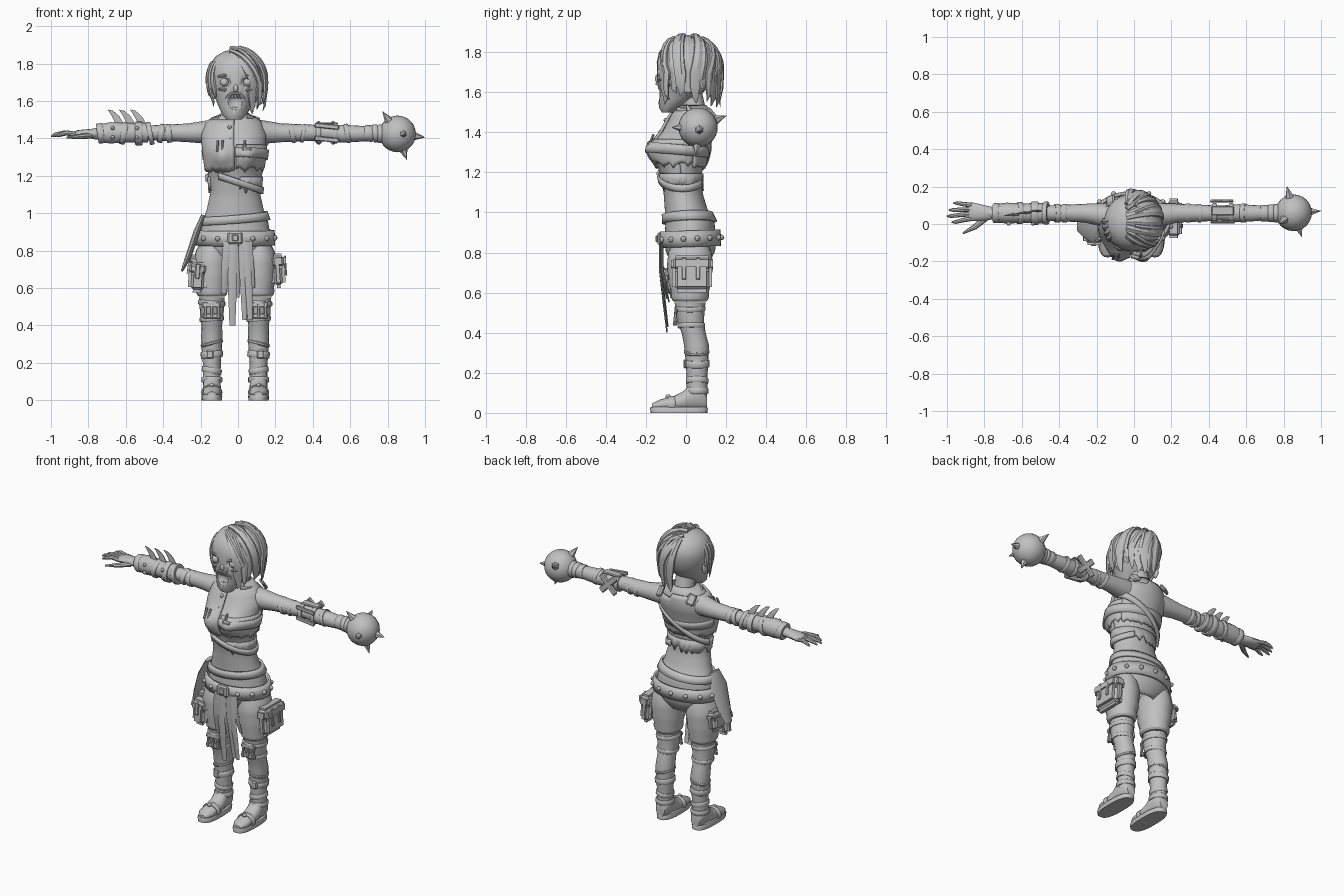
import bpy, bmesh, math, random
from math import sin, cos, pi, radians, exp
from mathutils import Vector, Euler

random.seed(4)
gray = bpy.data.materials.new("stone_gray")
gray.diffuse_color = (0.53, 0.53, 0.53, 1)
CX = -0.015          # body centre line
Z, Y, X = Vector((0, 0, 1)), Vector((0, 1, 0)), Vector((1, 0, 0))


def finish(name, bm, angle=40):
    bmesh.ops.recalc_face_normals(bm, faces=bm.faces)
    me = bpy.data.meshes.new(name)
    bm.to_mesh(me)
    bm.free()
    me.materials.append(gray)
    me.polygons.foreach_set("use_smooth", [True] * len(me.polygons))
    me.set_sharp_from_angle(angle=radians(angle))
    ob = bpy.data.objects.new(name, me)
    bpy.context.collection.objects.link(ob)
    return ob


def tube(name, pts, up=Y, axis=None, n=16, power=1.0, angle=40):
    """Sweep ellipses; pts = (x, y, z, side radius, up radius)."""
    bm = bmesh.new()
    cs = [Vector(p[:3]) for p in pts]
    rings = []
    for i, p in enumerate(pts):
        t = axis or (cs[min(i + 1, len(cs) - 1)] - cs[max(i - 1, 0)]).normalized()
        side = t.cross(up).normalized()
        other = side.cross(t)
        ring = []
        for k in range(n):
            c, s = cos(2 * pi * k / n), sin(2 * pi * k / n)
            c, s = math.copysign(abs(c) ** power, c), math.copysign(abs(s) ** power, s)
            ring.append(bm.verts.new(cs[i] + side * p[3] * c + other * p[4] * s))
        rings.append(ring)
    for a, b in zip(rings, rings[1:]):
        for k in range(n):
            bm.faces.new((a[k], a[(k + 1) % n], b[(k + 1) % n], b[k]))
    bm.faces.new(rings[0])
    bm.faces.new(rings[-1])
    return finish(name, bm, angle)


def box(name, loc, size, rot=(0, 0, 0), bevel=0.008, seg=1):
    bm = bmesh.new()
    bmesh.ops.create_cube(bm, size=1)
    for v in bm.verts:
        v.co = Vector([v.co[i] * size[i] for i in range(3)])
    bmesh.ops.bevel(bm, geom=bm.edges[:], offset=min(bevel, min(size) * .4), segments=seg, affect='EDGES')
    ob = finish(name, bm, 30)
    ob.location = loc
    ob.rotation_euler = Euler([radians(r) for r in rot])
    return ob


def ball(name, loc, r, scale=(1, 1, 1), u=16, v=10):
    bm = bmesh.new()
    bmesh.ops.create_uvsphere(bm, u_segments=u, v_segments=v, radius=r)
    for w in bm.verts:
        w.co = Vector([w.co[i] * scale[i] + loc[i] for i in range(3)])
    return finish(name, bm)


def band(name, c, axis, h, ra, rb, up=Y, n=18):
    """Strap ring around a limb."""
    c = Vector(c)
    e = min(.005, h * .25)
    prof = [(-h / 2, -.008), (-h / 2, 0), (-h / 2 + e, .004), (h / 2 - e, .004), (h / 2, 0), (h / 2, -.008)]
    return tube(name, [(*(c + axis * d), ra + o, rb + o) for d, o in prof], up, axis, n)


# Torso surface: centre y, half width, half depth per height, plus the bust
ROWS = [(.74, .02, .1, .085), (.8, .022, .18, .12), (.86, .022, .19, .128), (.95, .02, .175, .12),
        (1.02, 0, .15, .104), (1.1, -.015, .132, .095), (1.18, -.025, .138, .1), (1.27, -.028, .152, .118),
        (1.34, -.02, .16, .128), (1.42, .012, .166, .118), (1.49, .03, .14, .1), (1.535, .035, .07, .065)]


def P(a, z, off=0):
    z = min(max(z, ROWS[0][0]), ROWS[-1][0])
    for lo, hi in zip(ROWS, ROWS[1:]):
        if z <= hi[0]:
            t = (z - lo[0]) / (hi[0] - lo[0])
            cy, rx, ry = [lo[i] + (hi[i] - lo[i]) * t for i in (1, 2, 3)]
            break
    x, y = (rx + off) * cos(a), cy + (ry + off) * sin(a)
    if sin(a) < 0:
        y -= .05 * sum(exp(-((x - m) / .055) ** 2 - ((z - 1.31) / .062) ** 2) for m in (-.075, .075))
    return Vector((CX + x, y, z))


def wrap(name, low, high, off=.012, a0=0, a1=360, n=44, rows=1, jag=0, thick=.014):
    """Cloth or strap lying on the torso; low/high are functions of x, y."""
    bm = bmesh.new()
    cols = []
    for k in range(n + 1):
        a = radians(a0 + (a1 - a0) * k / n)
        q = P(a, 1.2)
        lo, hi = low(q.x, q.y) - random.random() * jag, high(q.x, q.y)
        cols.append([bm.verts.new(P(a, lo + (hi - lo) * r / rows, off)) for r in range(rows + 1)])
    for p, q in zip(cols, cols[1:]):
        for r in range(rows):
            bm.faces.new((p[r], q[r], q[r + 1], p[r + 1]))
    if a1 - a0 == 360:
        bmesh.ops.remove_doubles(bm, verts=bm.verts, dist=.0001)
    ob = finish(name, bm, 40)
    m = ob.modifiers.new("thickness", 'SOLIDIFY')
    m.thickness, m.offset = thick, 0
    return ob


def belt(name, z, kx, ky, h, off=.012, **kw):
    f = lambda x, y: z + kx * x + ky * y
    return wrap(name, lambda x, y: f(x, y) - h / 2, lambda x, y: f(x, y) + h / 2, off, rows=2, **kw)


# Torso, vest, torn hem, straps
wrap("torso", lambda x, y: .74, lambda x, y: 1.535, 0, rows=34, thick=.004)
wrap("vest", lambda x, y: 1.235, lambda x, y: 1.5 - .03 * (x > 0), .01, -330, -92, rows=10, jag=.015)
wrap("vest_front", lambda x, y: 1.25, lambda x, y: 1.365, .006, -88, 30, n=20, rows=6, jag=.03, thick=.008)
wrap("torn_hem", lambda x, y: 1.15, lambda x, y: 1.195, .006, -80, 200, n=40, rows=2, jag=.045, thick=.008)
belt("chest_strap", 1.31, 0, -.12, .05, .014, a0=-90, a1=175)
belt("waist_strap", 1.165, -.35, 0, .035, .012, a0=-125, a1=60)
belt("back_strap", 1.3, .75, 0, .035, .02, a0=20, a1=165)
belt("trouser_waist", .975, .1, .05, .045, .012)
belt("hip_belt", .87, 0, .05, .08, .02)
box("chest_buckle", (.045, -.185, 1.325), (.05, .02, .06), (0, 5, 0))
box("belt_buckle", (CX, -.132, .868), (.08, .022, .065))
box("belt_buckle_pin", (CX, -.146, .868), (.035, .012, .035))
for k in range(14):
    a = 2 * pi * (k + .5) / 14
    ball("belt_stud", P(a, .868, .028) + Z * .05 * P(a, .87).y, .014, u=8, v=6)
for x in (-.11, -.085, .035):
    box("vest_patch", (x, -.175, 1.36), (.014, .012, .07), (-25, 5, 0))
for z, x in ((1.46, -.045), (1.4, -.04), (1.34, -.03)):
    ball("vest_button", (x, -.1 - .45 * (1.46 - z), z), .012, u=8, v=6)
for s in (-1, 1):
    box("back_flap", (CX + s * .11, .125, 1.49), (.05, .02, .07), (35, s * 20, s * -25))
tube("collar_roll", [(CX + .1 * cos(a), .03 + .085 * sin(a), 1.5 - .02 * sin(a), .012, .014)
                     for a in [2 * pi * k / 20 for k in range(-3, 13)]], Z, n=8)
tube("neck", [(CX, .045, 1.44, .085, .075), (CX, .04, 1.51, .06, .06), (CX, .015, 1.6, .06, .065)], Y, Z)

# Head with carved mouth and eye sockets
head = tube("head", [(-.02, -.092, 1.5, .038, .03), (-.02, -.08, 1.525, .064, .055), (-.018, -.043, 1.57, .085, .095),
                     (-.014, -.016, 1.62, .11, .125), (-.01, .0, 1.68, .138, .145), (-.01, .008, 1.75, .15, .154),
                     (-.01, .01, 1.8, .138, .145), (-.01, .01, 1.84, .108, .113), (-.01, .01, 1.865, .065, .07),
                     (-.01, .01, 1.875, .02, .02)], Y, Z, 32)
cuts = [ball("mouth_cutter", (-.015, -.16, 1.595), .05, (1.0, .9, 1))]
cuts += [ball("socket_cutter", (x, -.148, 1.7), .031, (1.15, .9, .85)) for x in (-.073, .05)]
for c in cuts:
    c.hide_render = True
    c.hide_viewport = True
    m = head.modifiers.new("carve", 'BOOLEAN')
    m.object, m.operation = c, 'DIFFERENCE'
for x in (-.073, .05):
    ball("eyeball", (x, -.121, 1.7), .023)
    tube("brow", [(x - .035, -.118, 1.73, .006, .006), (x, -.135, 1.737, .008, .009), (x + .035, -.118, 1.73, .006, .006)], Z, n=8)
    tube("cheek", [(x - .03, -.118, 1.665, .006, .006), (x, -.13, 1.66, .008, .009), (x + .03, -.122, 1.665, .006, .006)], Z, n=8)
    ball("ear", (-.01 + (x + .01) * 2.2, .02, 1.66), .03, (.4, .7, 1.2))
tube("lips", [(-.015 + .052 * cos(a), -.126 - .02 * sin(a) + .012 * abs(cos(a)), 1.596 + .047 * sin(a), .007, .007)
              for a in [2 * pi * k / 20 for k in range(21)]], Y, n=6)
for k in range(5):
    box("tooth", (-.047 + .016 * k, -.132, 1.626), (.012, .014, .024), bevel=.003)
    box("tooth", (-.047 + .016 * k, -.12, 1.56), (.012, .014, .022), bevel=.003)
ball("nose", (-.012, -.142, 1.668), .016, (.8, .8, 1.3))


# Hair locks sweeping over the skull from a parting, then hanging
def lock(start, deg, zend, width, lift=0):
    a = radians(deg)
    s, e = Vector(start).normalized(), Vector((cos(a), sin(a), -.12)).normalized()
    mid = s.slerp(e, .5)
    up = mid.cross(e - s).normalized()
    pts = []
    for k in range(7):
        d = s.slerp(e, k / 6)
        p = Vector((-.01 + (.152 + lift) * d.x, .01 + (.157 + lift) * d.y, 1.715 + (.16 + lift) * d.z))
        pts.append((*p, .012, width * (.55 + .45 * k / 6)))
    p = Vector(pts[-1][:3])
    for t, w in ((.45, .85), (.8, .55), (1, .1)):
        q = p + Vector((-.015 * cos(a) * t + random.uniform(-.007, .007), random.uniform(-.008, .008) - .01 * sin(a) * t,
                        (zend - p.z) * t))
        pts.append((*q, .011 * w, width * w))
    tube("hair_lock", pts, up, n=6, angle=25)


for i, d in enumerate(range(-52, 92, 13)):
    lock((-.2, .75 * sin(radians(d)), 1), d, 1.56 + random.uniform(-.035, .05), random.uniform(.022, .034), .012 * (i % 2))
for d in (-40, -10, 25, 60):
    lock((.1, .7 * sin(radians(d)), 1), d, 1.6 + random.uniform(-.02, .03), .02, .012)
for d, z in ((178, 1.62), (190, 1.6), (203, 1.57), (214, 1.61)):
    lock((cos(radians(d)), sin(radians(d)), .7), d, z, .02)

# Arms, left side bare hand, right side mace
AY, AZ = .058, 1.43
for s in (-1, 1):
    tube("arm", [(s * x + (CX if x < .3 else 0), y, AZ + dz, r, r) for x, y, dz, r in
                 ((.1, .04, .005, .07), (.17, .05, .003, .06), (.25, AY, 0, .05), (.38, AY, 0, .044),
                  (.46, AY, 0, .04), (.56, AY, -.005, .048), (.66, AY, -.005, .042), (.78, AY, -.005, .028))], Z, X * s)
for x, h, r, k in ((-.37, .03, .046, .1), (-.41, .03, .047, -.2), (-.47, .025, .058, .2), (-.53, .04, .06, 0), (-.61, .03, .056, -.2),
                   (-.735, .035, .05, .15), (.29, .025, .048, .25), (.35, .02, .046, -.2), (.43, .025, .05, 0),
                   (.52, .025, .05, 0), (.585, .025, .048, .2), (.7, .05, .04, -.1), (.735, .03, .044, .1)):
    band("arm_wrap", (x, AY, AZ - .003), (X + Z * k).normalized(), h, r, r, Y)
tube("bracer", [(-.48, AY, AZ, .055, .055), (-.6, AY, AZ, .052, .054), (-.68, AY, AZ, .056, .06),
                (-.745, AY, AZ - .003, .048, .05)], Z, X, 10)
for x, y in ((-.51, .07), (-.57, .06), (-.63, .05)):
    tube("bracer_blade", [(x, y, 1.47, .006, .025), (x - .02, y, 1.51, .006, .02),
                          (x - .045, y - .004, 1.54, .004, .012), (x - .065, y - .006, 1.553, .001, .002)], X, n=6)
for x in (-.54, -.67):
    for z in (1.405, 1.455):
        ball("bracer_rivet", (x, AY - .056, z), .011, u=8, v=6)
tube("palm", [(-.73, AY, 1.425, .028, .026), (-.79, AY, 1.425, .04, .026), (-.86, .065, 1.424, .05, .02),
              (-.885, .065, 1.42, .046, .014)], Z, -X, 12)
for y0, y1, e in ((.1, .112, -.965), (.078, .075, -.99), (.055, .042, -1.0), (.03, .01, -.975)):
    tube("finger", [(-.86, y0, 1.421, .013, .013), ((-.86 + e) / 2, (y0 + y1) / 2, 1.43, .012, .013),
                    (e + .02, y1, 1.42, .01, .01), (e, y1, 1.41, .004, .004)], Z, n=8)
tube("thumb", [(-.79, .035, 1.415, .018, .016), (-.85, -.015, 1.41, .015, .014), (-.915, -.05, 1.405, .005, .005)], Z, n=8)
for r in (45, -45):
    box("splint", (.47, .122, 1.43), (.15, .016, .04), (0, r, 0))
for z in (1.395, 1.465):
    box("splint_front", (.475, .01, z), (.13, .014, .025), (0, 6, 0), .004)
box("splint_top", (.475, .07, 1.48), (.12, .05, .012))

# Mace ball and spikes
M = Vector((.853, .06, 1.424))
ball("mace_ball", M, .098, u=24, v=16)
band("mace_collar", (.762, AY, 1.425), X, .03, .046, .046, Z)
for d in ((-.08, -.06, .12), (.146, .01, -.018), (.05, -.01, -.138), (-.035, .142, .06), (.045, -.13, 0)):
    d = Vector(d)
    tube("mace_spike", [(*(M + d * .55), .027, .027), (*(M + d), .001, .001)], Vector((.3, .5, .8)), n=6, angle=20)

# Legs, straps and boots
for s in (-1, 1):
    lx = CX + s * .125
    tube("leg", [(lx, y, z, a, b) for z, y, a, b in
                 ((.08, .055, .047, .05), (.2, .055, .048, .053), (.27, .055, .054, .058), (.34, .052, .057, .062),
                  (.4, .038, .055, .06), (.46, .022, .063, .067), (.55, .02, .068, .077))], Y, Z)
    tube("trouser_leg", [(lx, y, z, a, b) for z, y, a, b in
                         ((.555, .02, .07, .08), (.565, .02, .08, .09), (.585, .02, .085, .096), (.605, .02, .082, .094),
                          (.65, .02, .095, .108), (.67, .02, .092, .106), (.73, .02, .1, .116), (.755, .02, .097, .113),
                          (.8, .02, .085, .108), (.86, .02, .05, .08))], Y, Z, 20, angle=25)
    for z, y, h, r, k in ((.52, .02, .025, .07, .08), (.435, .027, .025, .062, -.08), (.245, .055, .035, .056, s * .1),
                          (.16, .055, .03, .05, -s * .2), (.305, .053, .018, .057, s * .25)):
        band("leg_strap", (lx, y, z), (Z + X * k).normalized(), h, r, r * 1.06)
    for z in (.45, .51):
        box("knee_plate", (lx, -.05, z), (.1, .014, .026), (-6, 0, 0), .004)
    for dx in (-.035, 0, .035):
        box("knee_bar", (lx + dx, -.054, .48), (.014, .014, .09), (-6, 0, 0), .003)
    box("shin_buckle", (lx + s * .01, -.005, .245), (.04, .016, .045))
    tube("sole", [(lx, -.035, 0, .054, .142), (lx, -.035, .022, .056, .144), (lx, -.035, .03, .052, .14)], Y, Z, 24, .75)
    tube("boot", [(lx, y, z, a, b) for y, z, a, b in
                  ((-.17, .033, .025, .013), (-.13, .04, .047, .027), (-.06, .047, .05, .037), (-.01, .06, .049, .05),
                   (.03, .085, .047, .075), (.085, .085, .046, .075), (.106, .06, .03, .04))], Z, Y)
    band("ankle_strap", (lx, .055, .11), Z, .03, .052, .055)
    band("toe_strap", (lx, -.07, .042), Y, .035, .053, .04, Z)
    ball("boot_stud", (lx, -.09, .08), .013, u=8, v=6)

# Side pouches and hip flap
for x, y, z, sx, sy, sz, ry in ((.213, .03, .69, .075, .2, .18, -4), (-.215, -.07, .655, .1, .075, .16, 4),
                                (-.235, .03, .71, .07, .13, .13, 8)):
    box("pouch", (x, y, z), (sx, sy, sz), (0, ry, 0), .028, 3)
    box("pouch_flap", (x, y, z + sz * .3), (sx + .012, sy + .01, sz * .45), (0, ry, 0), .022, 3)
for y in (-.01, .06):
    box("pouch_strap", (.254, y, .72), (.01, .022, .11), (0, -4, 0), .004)
box("pouch_strap", (-.215, -.113, .69), (.025, .01, .08), (0, 4, 0), .004)
tube("hip_flap", [(-.185, -.02, .99, .012, .05), (-.22, -.02, .9, .018, .08), (-.265, -.015, .77, .016, .06),
                  (-.3, -.01, .69, .006, .03)], Y, n=8)

# Torn front cloth
for x, w, end, dx in ((-.065, .024, .57, -.01), (-.03, .026, .4, .0), (-.005, .022, .55, 0), (.025, .02, .43, .01),
                      (.05, .022, .43, .015), (.07, .016, .6, .01)):
    y = -.122 + random.uniform(-.008, .008)
    tube("front_cloth", [(x * .85, y - .005, .85, w, .007), (x, y - .005, .72, w, .007),
                         (x + dx * .6, y + .012, (.72 + end) / 2, w * .85, .006), (x + dx, y + .03, end, w * .6, .004)], Y, n=6)
